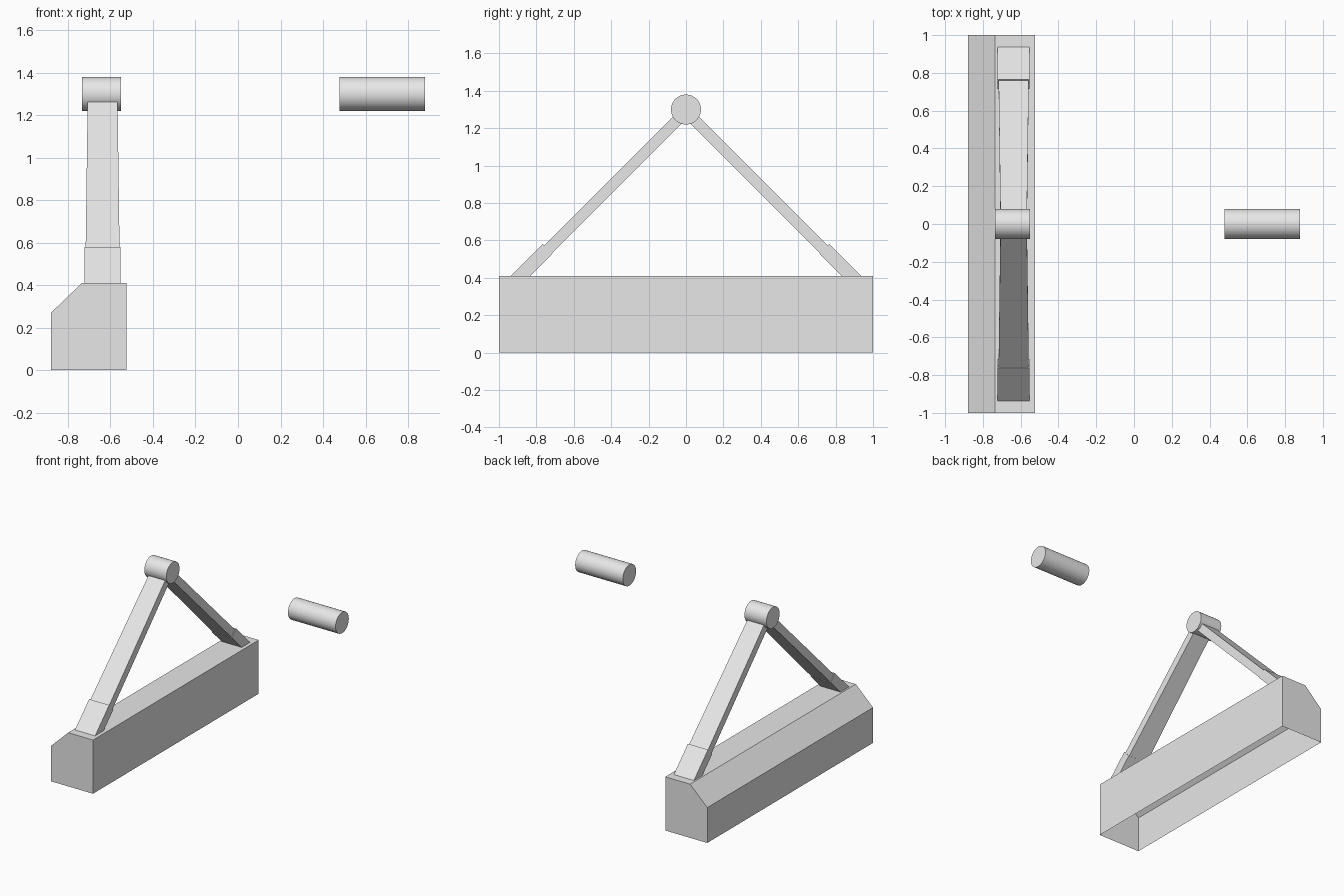
import bpy, bmesh, math

cube = bpy.data.objects.get("Cube")
if cube:
    bpy.data.objects.remove(cube, do_unlink=True)

grey = bpy.data.materials.new("plain grey")
grey.use_nodes = True
colour = (0.8, 0.8, 0.8, 1)
grey.diffuse_color = colour
grey.node_tree.nodes["Principled BSDF"].inputs["Base Color"].default_value = colour


def finish(name, bm):
    mesh = bpy.data.meshes.new(name)
    bm.to_mesh(mesh)
    bm.free()
    mesh.materials.append(grey)
    obj = bpy.data.objects.new(name, mesh)
    bpy.context.collection.objects.link(obj)
    return obj


def loft(name, ring_a, ring_b, open_side=None):
    """Join two matching rings with side faces and end caps."""
    bm = bmesh.new()
    a = [bm.verts.new(p) for p in ring_a]
    b = [bm.verts.new(p) for p in ring_b]
    n = len(a)
    bm.faces.new(a)
    bm.faces.new(b[::-1])
    for i in range(n):
        if i != open_side:
            j = (i + 1) % n
            bm.faces.new((a[j], a[i], b[i], b[j]))
    # orient outward, also for the open shell
    bm.normal_update()
    centre = sum((v.co for v in a + b), a[0].co * 0) / (2 * n)
    for f in bm.faces:
        if f.normal.dot(f.calc_center_median() - centre) < 0:
            f.normal_flip()
    return finish(name, bm)


# Chamfered trough, open underneath
profile = [(-0.88, 0), (-0.525, 0), (-0.525, 0.41), (-0.735, 0.41), (-0.88, 0.27)]
loft("base_housing", [(x, -1, z) for x, z in profile],
     [(x, 1, z) for x, z in profile], open_side=0)


# Struts lean at 45 degrees: s is y + z (across), t is z - y (along)
MID = -0.637


def strut_ring(side, half, s_in, s_out, t_in, t_out):
    return [(MID + k * half, side * (s - t) / 2, (s + t) / 2)
            for k, s, t in ((-1, s_in, t_in), (1, s_in, t_in),
                            (1, s_out, t_out), (-1, s_out, t_out))]


for side, label in ((-1, "front"), (1, "back")):
    # foot socket, cut level with the top of the housing
    s_in, s_out = 1.243, 1.346
    loft(label + "_strut_socket",
         strut_ring(side, 0.085, s_in, s_out, 0.82 - s_in, 0.82 - s_out),
         strut_ring(side, 0.085, s_in, s_out, -0.185, -0.185))
    # tapering strut
    loft(label + "_strut",
         strut_ring(side, 0.08, 1.247, 1.332, -0.22, -0.22),
         strut_ring(side, 0.07, 1.247, 1.332, 1.25, 1.25))


# Round pins lying along x
def pin(name, x0, x1):
    bpy.ops.mesh.primitive_cylinder_add(
        vertices=48, radius=0.08, depth=x1 - x0,
        location=((x0 + x1) / 2, 0, 1.3), rotation=(0, math.pi / 2, 0))
    obj = bpy.context.object
    obj.name = name
    obj.data.materials.append(grey)
    bpy.ops.object.shade_smooth_by_angle()


pin("pivot_pin", -0.735, -0.55)
pin("separate_pin", 0.478, 0.88)
